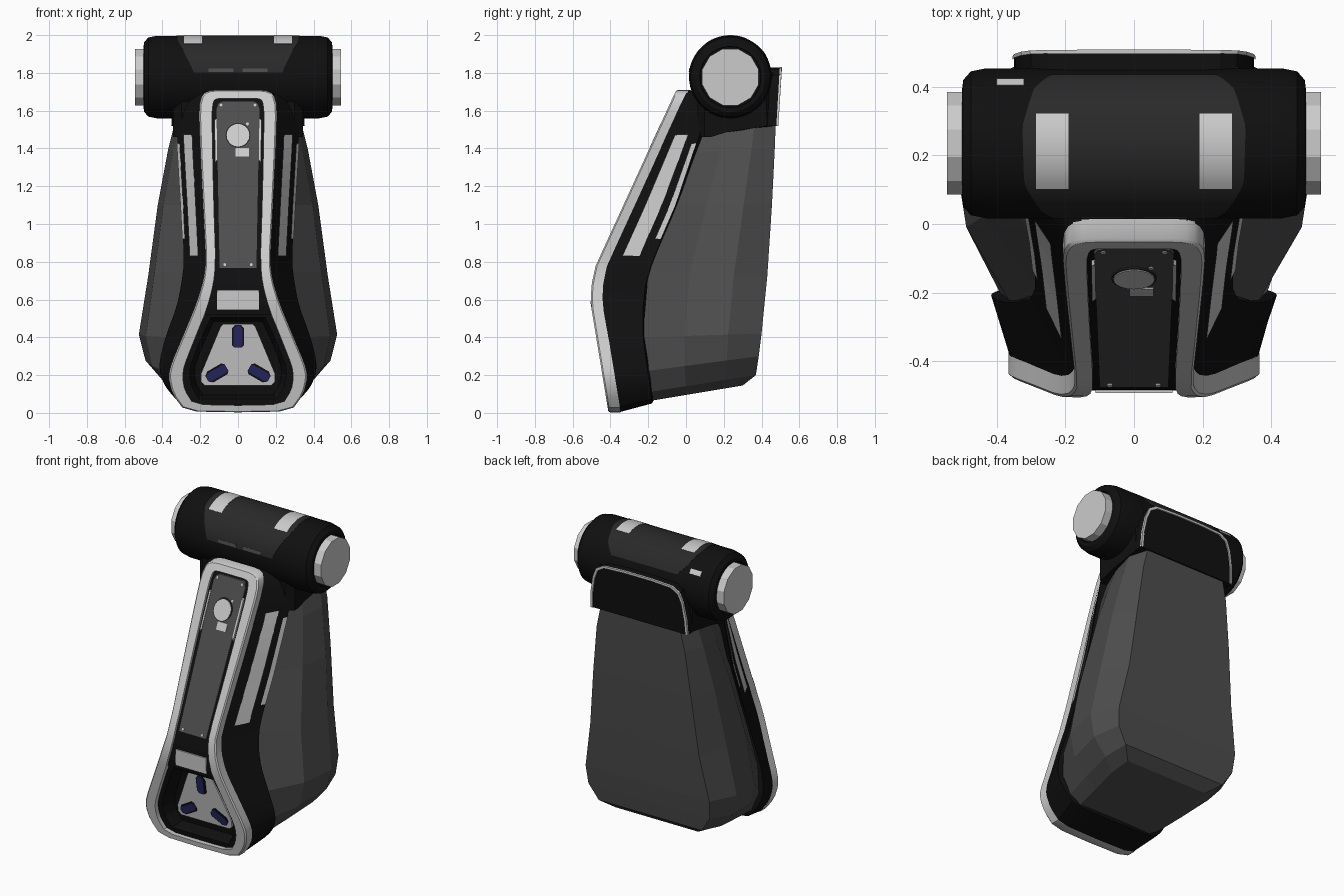
import bpy, bmesh
from math import sin, cos, pi, radians

if "Cube" in bpy.data.objects:
    bpy.data.objects.remove(bpy.data.objects["Cube"])

COL = {"black": (.005, .005, .0055), "dark": (.022, .022, .023), "shell": (.075, .075, .077),
       "silver": (.55, .55, .55), "blue": (.02, .02, .13)}
MATS = {}
for n, c in COL.items():
    MATS[n] = bpy.data.materials.new(n)
    MATS[n].diffuse_color = (*c, 1)


def loft(name, rings, mat, close=True, caps=True, smooth=False):
    """Skin a list of equal-length point rings."""
    bm = bmesh.new()
    vr = [[bm.verts.new(p) for p in r] for r in rings]
    n = len(vr[0])
    for a, b in zip(vr, vr[1:]):
        for i in range(n if close else n - 1):
            j = (i + 1) % n
            bm.faces.new((a[i], a[j], b[j], b[i]))
    if caps and close:
        bm.faces.new(vr[0])
        bm.faces.new(vr[-1])
    bmesh.ops.recalc_face_normals(bm, faces=bm.faces)
    me = bpy.data.meshes.new(name)
    bm.to_mesh(me)
    bm.free()
    me.materials.append(MATS[mat])
    ob = bpy.data.objects.new(name, me)
    bpy.context.collection.objects.link(ob)
    if smooth:
        bpy.ops.object.select_all(action='DESELECT')
        ob.select_set(True)
        bpy.context.view_layer.objects.active = ob
        bpy.ops.object.shade_smooth_by_angle(angle=radians(32))
    return ob


def sym(half):
    """Close a half outline by mirroring it in x."""
    return half + [(-p[0], *p[1:]) for p in reversed(half) if abs(p[0]) > 1e-6]


def soften(pts):
    """Cut the corners of an open path once."""
    out = [pts[0]]
    for a, b in zip(pts, pts[1:]):
        out += [tuple(p + (q - p) * k for p, q in zip(a, b)) for k in (.22, .78)]
    return out + [pts[-1]]


def interp(t, table):
    """Piecewise linear lookup, table sorted by descending key."""
    for (a, *va), (b, *vb) in zip(table, table[1:]):
        if t >= b:
            break
    k = (t - a) / (b - a)
    return [p + (q - p) * k for p, q in zip(va, vb)]


def f(z):
    """Depth of the bent front face at height z."""
    return interp(z, [(1.72, -.045), (1.67, -.07), (.78, -.478), (.68, -.5), (.58, -.505), (0, -.41)])[0]


def front_prism(name, outline, d0, d1, mat):
    """Outline in x,z raised along the front face."""
    return loft(name, [[(x, f(z) + d, z) for x, z in outline] for d in (d0, d1)], mat)


def rect(cx, cz, w, h):
    return [(cx - w, cz - h), (cx + w, cz - h), (cx + w, cz + h), (cx - w, cz + h)]


def disc(cx, cz, r, n=20):
    return [(cx + r * cos(2 * pi * i / n), cz + r * sin(2 * pi * i / n)) for i in range(n)]


# Outlines of the front band and the rear edge of the black body
outer = [(0, 1.71), (.14, 1.71), (.188, 1.69), (.208, 1.62), (.2, 1.4), (.185, 1.1), (.17, .8),
         (.183, .7), (.22, .58), (.29, .41), (.354, .26), (.369, .19), (.348, .1), (.28, .008), (0, .003)]
inner = [(0, 1.665), (.11, 1.665), (.13, 1.652), (.138, 1.59), (.135, 1.4), (.128, 1.1), (.118, .8),
         (.13, .68), (.165, .55), (.23, .39), (.285, .25), (.294, .19), (.282, .12), (.235, .045), (0, .04)]
rear = [(0, .1, 1.7), (.2, .1, 1.7), (.28, .1, 1.66), (.325, .1, 1.58), (.32, .06, 1.43), (.3, -.05, 1.1),
        (.285, -.18, .8), (.3, -.215, .68), (.325, -.228, .56), (.385, -.228, .4), (.417, -.21, .27),
        (.412, -.2, .2), (.38, -.19, .13), (.31, -.18, .055), (0, -.18, .05)]
s_outer, s_inner, s_rear = soften(outer), soften(inner), soften(rear)

# Silver front band
loft("front_band", [sym([(i[0] + (o[0] - i[0]) * k, f(i[1] + (o[1] - i[1]) * k) + d, i[1] + (o[1] - i[1]) * k)
                         for i, o in zip(s_inner, s_outer)])
                    for k, d in ((0, .06), (0, 0), (.88, 0), (1, .008), (1, .065))],
     "silver", caps=False, smooth=True)

# Black body flaring back from the band, with a lip turned in over the shell
loft("front_body", [sym([(x * .985, f(z) + .055, z) for x, z in s_outer]), sym(s_rear),
                    sym([(x * .78, y + .02, .9 + (z - .9) * .95) for x, y, z in s_rear])], "black",
     caps=False, smooth=True)

# Silver inlays on both flanks
table = [(o[1], o[0], *r) for o, r in zip(outer, rear)][2:-1]


def flank(z, u, s):
    ox, rx, ry, rz = interp(z, table)
    fy = f(z) + .055
    return (s * (ox + (rx - ox) * u + .008), fy + (ry - fy) * u, z + (rz - z) * u)


for s, side in ((1, "right"), (-1, "left")):
    for nm, z0, z1, u0, u1 in (("long", 1.47, .83, .27, .66), ("short", 1.4, .92, .84, .97)):
        zs = [z0 + (z1 - z0) * i / 8 for i in range(9)]
        loft(f"{nm}_inlay_{side}", [[flank(z, u0, s), flank(z, u1, s)] for z in zs], "silver", close=False)

# Black face behind the control panel
loft("panel_bezel", [[(-w, f(z) + .018, z), (w, f(z) + .018, z)] for w, z in
                     ((.13, 1.67), (.14, 1.6), (.13, 1.1), (.122, .78), (.14, .68), (.172, .57), (.19, .52))],
     "black", close=False)

# Control panel with dial, label, slits and screws
front_prism("control_panel", sym([(.085, 1.65), (.105, 1.64), (.116, 1.61), (.1, .765)]), .025, .006, "shell")
front_prism("dial_rim", disc(0, 1.47, .066), .008, .002, "dark")
front_prism("dial", disc(0, 1.47, .06), .008, -.001, "silver")
front_prism("panel_label", rect(.022, 1.38, .035, .023), .008, .003, "silver")
front_prism("dial_marker", disc(.05, 1.53, .008, 8), .008, .003, "silver")
for s in (1, -1):
    front_prism("panel_slit", [(s * .113, 1.56), (s * .124, 1.55), (s * .122, 1.32), (s * .111, 1.34)],
                .02, .003, "silver")
    for x, z in ((.09, 1.63), (.07, .785)):
        front_prism("panel_screw", disc(s * x, z, .008, 8), .008, .003, "silver")

# Silver bridge under the panel
front_prism("bridge", rect(0, .597, .112, .053), .05, .01, "silver")

# Lower recess, light plate and three blue slots
rim = sym([(.165, .54), (.235, .39), (.288, .25), (.295, .19), (.283, .12), (.238, .042)])
loft("recess", [[(x * k, f(.28 + (z - .28) * k) + d, .28 + (z - .28) * k) for x, z in rim]
                for k, d in ((1.0, .03), (.87, .03), (.83, .06), (.78, .12))][::-1], "black", caps=False)
front_prism("recess_floor", [(x * .8, .28 + (z - .28) * .8) for x, z in rim], .14, .118, "black")
front_prism("recess_plate", sym([(.08, .47), (.093, .455), (.195, .21), (.195, .165), (.175, .145)]),
            .125, .095, "silver")
for i in range(3):
    a = pi / 2 + i * 2 * pi / 3
    for nm, w, d, m in (("slot_rim", .033, .09, "black"), ("blue_slot", .023, .085, "blue")):
        pts = [(.07, -w * .6), (.07 + w * .4, -w), (.17, -w), (.19, -w * .5),
               (.19, w * .5), (.17, w), (.07 + w * .4, w), (.07, w * .6)]
        front_prism(nm, [(r * cos(a) - t * sin(a), .275 + r * sin(a) + t * cos(a)) for r, t in pts],
                    .11, d, m)

# Faceted grey rear shell: front z, back z, front y, back y, front / mid / back half width
shell = []
for zf, zb, yf, yb, xf, xm, xb in (
        (1.47, 1.53, .07, .475, .27, .34, .29), (1.38, 1.40, .03, .47, .28, .37, .32),
        (1.1, 1.1, -.08, .455, .265, .425, .355), (.75, .72, -.2, .43, .27, .475, .395),
        (.4, .42, -.23, .4, .36, .525, .45), (.22, .3, -.22, .385, .38, .49, .44),
        (.11, .2, -.2, .37, .34, .4, .375), (.065, .145, -.18, .3, .27, .31, .3)):
    shell.append(sym([(x, yf + (yb - yf) * k, zf + (zb - zf) * k)
                      for x, k in ((xf, 0), (xm * .93, .35), (xm, .72), (xb, 1))]))
loft("rear_shell", shell, "shell")

# Neck joining the body to the barrel
prof = [(.06, 1.7), (.1, 1.78), (.24, 1.8), (.46, 1.8), (.475, 1.52), (.2, 1.485), (.1, 1.46), (.06, 1.46)]
loft("neck", [[(x, .25 + (y - .25) * k, z) for y, z in prof]
              for x, k in ((-.345, .8), (-.3, 1), (.3, 1), (.345, .8))], "black")

# Back flap with silver trim
flap = [(.35, 1.52), (.345, 1.62), (.325, 1.73), (.3, 1.79), (.25, 1.82), (.1, 1.828), (0, 1.828)]
loft("back_flap", [sym([(x, y + (z - 1.52) * .06, z) for x, z in flap]) for y in (.43, .483)], "black")
loft("flap_trim", [[(x * kx, y + (z - 1.52) * .06, 1.52 + (z - 1.52) * kz) for x, z in sym(flap)]
                   for kx, kz, y in ((1.01, 1.01, .478), (1.01, 1.01, .489), (.968, .965, .489), (.965, .96, .478))],
     "silver", close=False)

# Barrel along x
CY, CZ = .235, 1.778


def ring(x, r, n):
    return [(x, CY + r * cos(2 * pi * (i + .5) / n), CZ + r * sin(2 * pi * (i + .5) / n)) for i in range(n)]


half = [(.3, .219), (.43, .219), (.475, .21), (.497, .185), (.5, .162), (.48, .16)]
loft("barrel", [ring(-x, r, 40) for x, r in reversed(half)] + [ring(x, r, 40) for x, r in half],
     "black", smooth=True)
for s in (1, -1):
    loft("end_cap", [ring(s * .46, .155, 12), ring(s * .545, .155, 12)], "silver")


def patch(name, x0, x1, a0, a1, r, mat, n=12):
    """Curved patch hugging the barrel; x0 and x1 are functions of 0..1."""
    rows = []
    for i in range(n + 1):
        t = i / n
        a = radians(a0 + (a1 - a0) * t)
        rows.append([(x, CY + rr * cos(a), CZ + rr * sin(a))
                     for x, rr in ((x0(t), r - .006), (x0(t), r), (x1(t), r), (x1(t), r - .006))])
    loft(name, rows, mat, smooth=True)


# Dark sleeve, silver bars and small marks on the barrel
def sleeve(t):
    return interp(-t, [(0, .24), (-.12, .29), (-.35, .325), (-.65, .32), (-1, .235)])[0]


patch("sleeve", lambda t: -sleeve(t), sleeve, 25, 174, .2205, "dark", 24)
for s in (1, -1):
    patch("top_bar", lambda t: s * .19, lambda t: s * .285, 67, 127, .222, "silver")
    patch("front_dash", lambda t: s * .025, lambda t: s * .155, 168, 173, .2225, "shell", 3)
patch("back_tag", lambda t: -.4, lambda t: -.32, 32, 40, .222, "silver", 3)

for m in bpy.data.materials:
    if m.users and not m.is_grease_pencil:
        m.use_nodes = True
        m.node_tree.nodes["Principled BSDF"].inputs["Base Color"].default_value = m.diffuse_color
